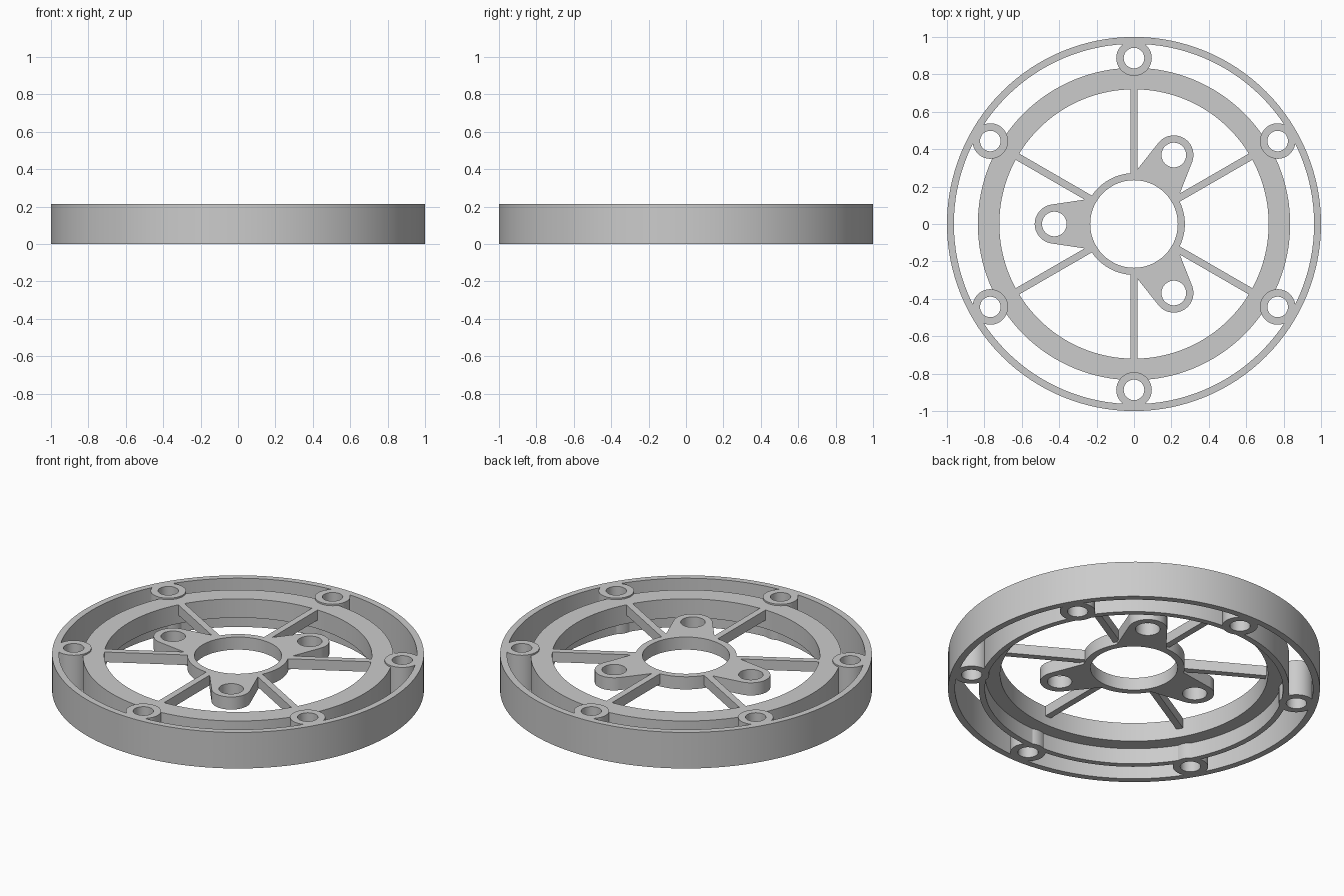
import bpy
import bmesh
from math import sin, cos, pi, radians

if "Cube" in bpy.data.objects:
    bpy.data.objects.remove(bpy.data.objects["Cube"])

grey = bpy.data.materials.new("plain_grey")
grey.use_nodes = True
COLOUR = (0.6, 0.6, 0.6, 1)
grey.diffuse_color = COLOUR
grey.node_tree.nodes["Principled BSDF"].inputs["Base Color"].default_value = COLOUR

HEIGHT = 0.214
WEB_TOP = 0.205
BOSS_ANGLES = [radians(30 + 60 * i) for i in range(6)]
LUG_ANGLES = [radians(60 + 120 * i) for i in range(3)]


def finish(name, bm):
    bmesh.ops.recalc_face_normals(bm, faces=bm.faces)
    mesh = bpy.data.meshes.new(name)
    bm.to_mesh(mesh)
    bm.free()
    mesh.materials.append(grey)
    obj = bpy.data.objects.new(name, mesh)
    bpy.context.collection.objects.link(obj)
    return obj


def lathe(name, profile, steps=128):
    """Revolve a closed (radius, height) profile around z."""
    bm = bmesh.new()
    rings = []
    for i in range(steps):
        a = 2 * pi * i / steps
        rings.append([bm.verts.new((r * cos(a), r * sin(a), z)) for r, z in profile])
    for i, ring in enumerate(rings):
        after = rings[(i + 1) % steps]
        for j in range(len(profile)):
            k = (j + 1) % len(profile)
            bm.faces.new((ring[j], after[j], after[k], ring[k]))
    return finish(name, bm)


def prism(name, outline, z0, z1, angle=0):
    """Extrude a flat outline upward, turned around z by an angle."""
    bm = bmesh.new()
    c, s = cos(angle), sin(angle)
    base = bm.faces.new([bm.verts.new((x * c - y * s, x * s + y * c, z0)) for x, y in outline])
    top = bmesh.ops.extrude_face_region(bm, geom=[base])["geom"]
    moved = [v for v in top if isinstance(v, bmesh.types.BMVert)]
    bmesh.ops.translate(bm, verts=moved, vec=(0, 0, z1 - z0))
    return finish(name, bm)


def circle(x, radius, steps=40):
    return [(x + radius * cos(2 * pi * i / steps), radius * sin(2 * pi * i / steps))
            for i in range(steps)]


def combine(obj, tools, operation):
    """Apply boolean tools to an object and remove them."""
    for tool in tools:
        mod = obj.modifiers.new("boolean", "BOOLEAN")
        mod.object, mod.operation, mod.solver = tool, operation, "EXACT"
    graph = bpy.context.evaluated_depsgraph_get()
    mesh = bpy.data.meshes.new_from_object(obj.evaluated_get(graph))
    obj.modifiers.clear()
    obj.data = mesh
    for tool in tools:
        bpy.data.objects.remove(tool)


def boss_holes():
    return [prism("hole", circle(0.887, 0.055), -0.1, 0.4, a) for a in BOSS_ANGLES]


# Outer rim with six bolt bosses
rim = lathe("outer_rim", [(0.963, 0), (1, 0), (1, HEIGHT), (0.963, HEIGHT)])
combine(rim, [prism("boss", circle(0.887, 0.095), 0, HEIGHT, a) for a in BOSS_ANGLES], "UNION")
combine(rim, boss_holes(), "DIFFERENCE")

# Stepped inner ring: wide above, thin skirt below
ring = lathe("inner_ring", [(0.835, 0), (0.835, WEB_TOP), (0.72, WEB_TOP),
                            (0.72, 0.093), (0.802, 0.093), (0.802, 0)])
combine(ring, boss_holes(), "DIFFERENCE")

# Hub with three tapered lugs
hub = prism("hub", circle(0, 0.272, 96), 0.13, WEB_TOP)
lug_tools = []
for a in LUG_ANGLES:
    lug_tools.append(prism("arm", [(0, -0.17), (0.44, -0.104), (0.44, 0.104), (0, 0.17)],
                           0.13, WEB_TOP, a))
    lug_tools.append(prism("lug", circle(0.426, 0.105), 0.13, WEB_TOP, a))
combine(hub, lug_tools, "UNION")
hub_holes = [prism("hole", circle(0.426, 0.066), -0.1, 0.4, a) for a in LUG_ANGLES]
hub_holes.append(prism("hole", circle(0, 0.234, 96), -0.1, 0.4))
combine(hub, hub_holes, "DIFFERENCE")

# Six thin spokes from hub to ring
parts = [rim, ring, hub]
for i, a in enumerate(BOSS_ANGLES):
    outline = [(0.255, -0.019), (0.725, -0.019), (0.725, 0.019), (0.255, 0.019)]
    parts.append(prism(f"spoke_{i + 1}", outline, 0.145, WEB_TOP, a))

# Smooth the curved walls, keep the rims sharp
bpy.ops.object.select_all(action="DESELECT")
for obj in parts:
    obj.select_set(True)
bpy.context.view_layer.objects.active = rim
bpy.ops.object.shade_smooth_by_angle(angle=radians(30))
